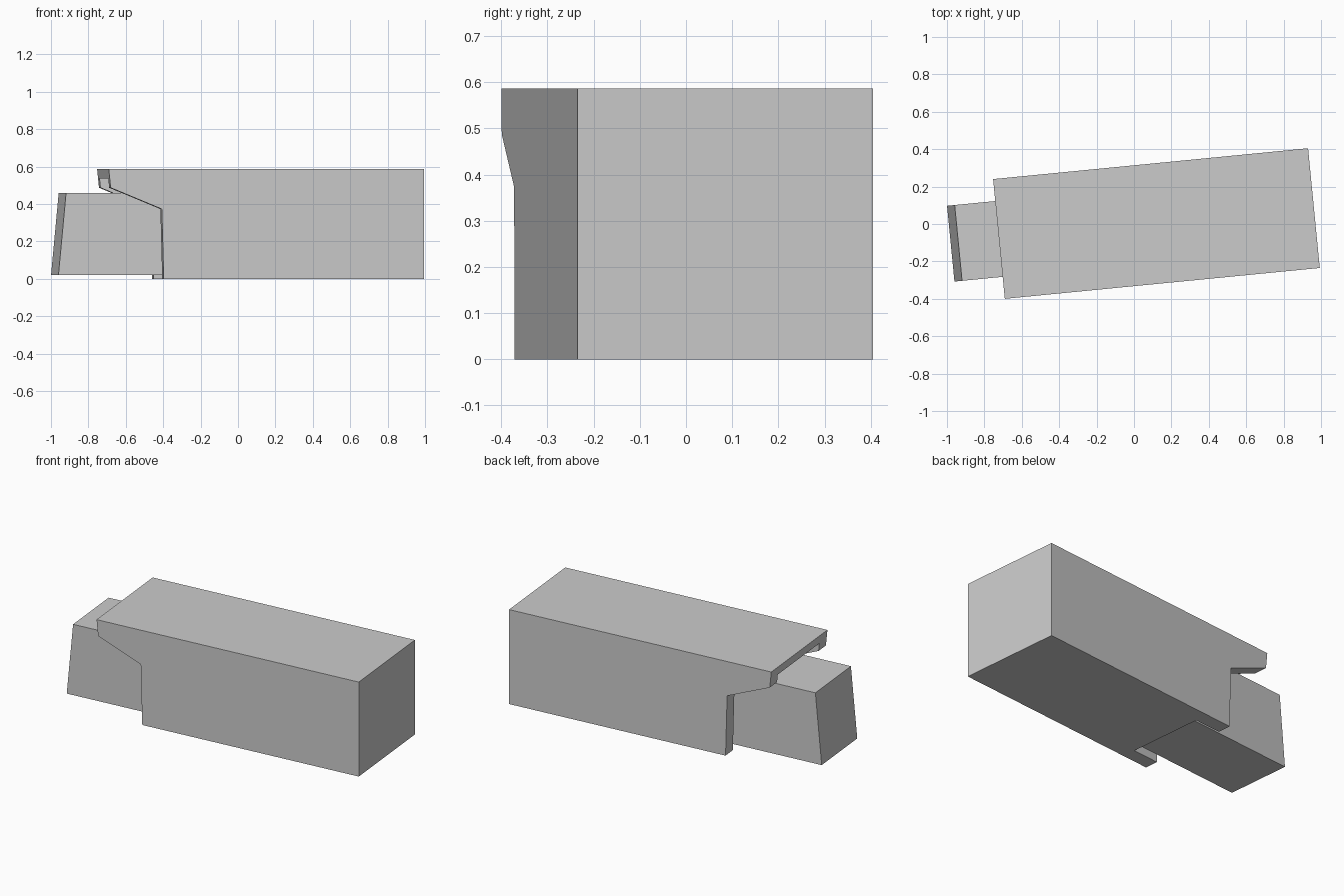
import bpy
import bmesh
import math
from mathutils import Matrix

old = bpy.data.objects.get("Cube")
if old:
    bpy.data.objects.remove(old)

# Single plain grey
grey = bpy.data.materials.new("light_grey")
grey.use_nodes = True
colour = (0.6, 0.6, 0.6, 1)
grey.diffuse_color = colour
grey.node_tree.nodes["Principled BSDF"].inputs["Base Color"].default_value = colour

# The whole vehicle is turned slightly about z
PLACE = Matrix.Translation((0.12, 0.0025, 0)) @ Matrix.Rotation(math.radians(5.59), 4, "Z")


def extrude_profile(name, profile, y0, y1):
    """Solid made from an (x, z) side profile swept across the width."""
    bm = bmesh.new()
    face = bm.faces.new([bm.verts.new((x, y0, z)) for x, z in profile])
    swept = bmesh.ops.extrude_face_region(bm, geom=[face])["geom"]
    verts = [v for v in swept if isinstance(v, bmesh.types.BMVert)]
    bmesh.ops.translate(bm, verts=verts, vec=(0, y1 - y0, 0))
    bmesh.ops.recalc_face_normals(bm, faces=bm.faces)
    mesh = bpy.data.meshes.new(name)
    bm.to_mesh(mesh)
    bm.free()
    mesh.materials.append(grey)
    obj = bpy.data.objects.new(name, mesh)
    obj.matrix_world = PLACE
    bpy.context.scene.collection.objects.link(obj)
    return obj


# Cargo box with a sloped underside below the roof overhang
cargo = extrude_profile("cargo_box", [
    (0.846, 0), (0.846, 0.586), (-0.846, 0.586),
    (-0.836, 0.487), (-0.561, 0.373), (-0.551, 0)], -0.3215, 0.3215)

# Recess between the side walls, below the roof, that receives the cab
cutter = extrude_profile("recess_cutter", [
    (-0.375, -0.1), (-0.375, 0.535), (-1.0, 0.535), (-1.0, -0.1)], -0.238, 0.238)
cutter.hide_render = True
cutter.hide_viewport = True
cut = cargo.modifiers.new("recess", "BOOLEAN")
cut.operation = "DIFFERENCE"
cut.solver = "EXACT"
cut.object = cutter

# Cab with a leaning windscreen face
extrude_profile("cab", [
    (-0.375, 0.02), (-0.375, 0.459), (-1.064, 0.459), (-1.105, 0.02)], -0.2035, 0.2035)
